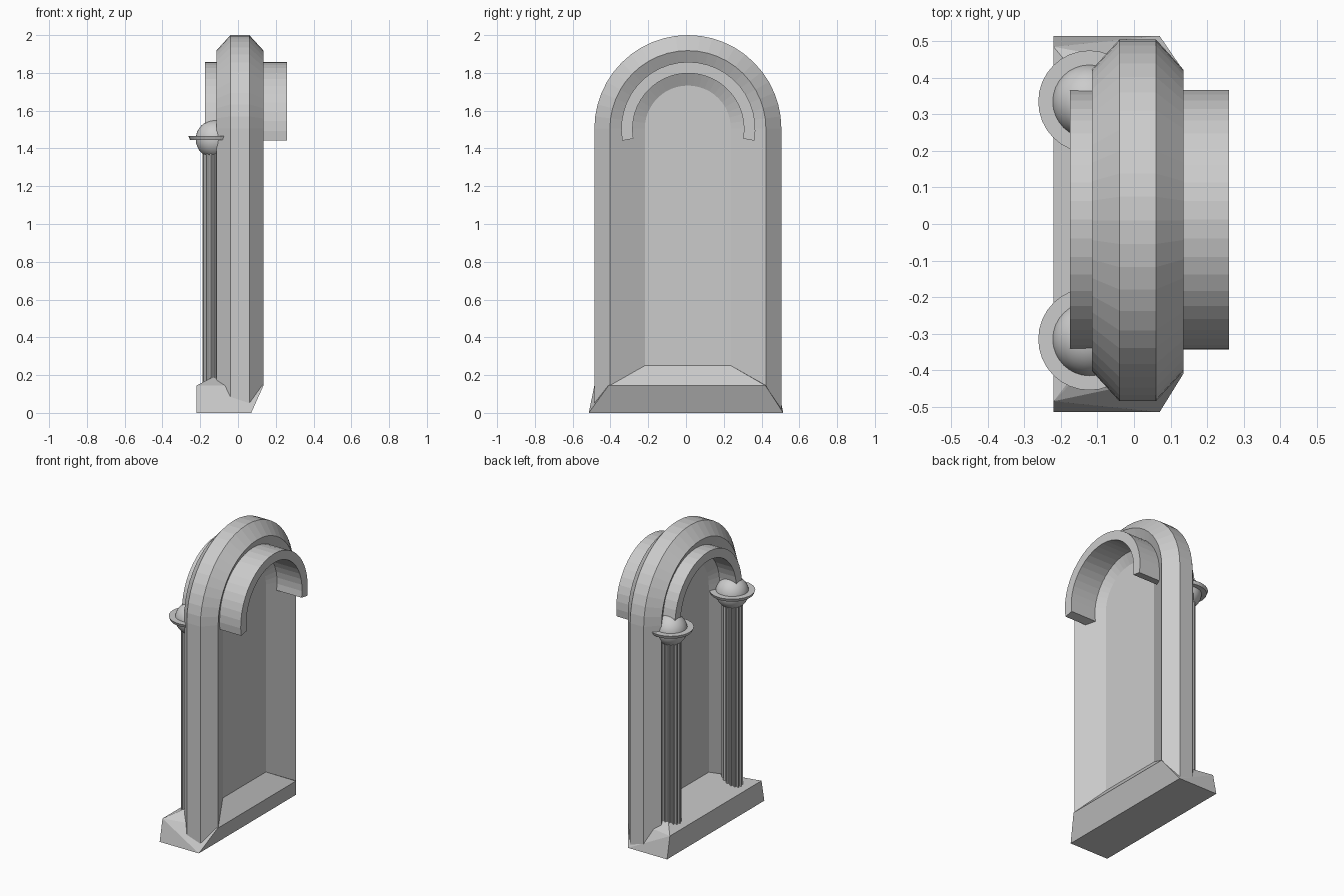
import bpy, bmesh
from math import sin, cos, pi, radians
from mathutils import Matrix

if "Cube" in bpy.data.objects:
    bpy.data.objects.remove(bpy.data.objects["Cube"])

CY, CZ = 0.01, 1.505      # centre of the arch
FRONT, BACK = 0.04, -0.016  # faces of the recessed panel


def make(name, bm):
    bmesh.ops.recalc_face_normals(bm, faces=bm.faces)
    me = bpy.data.meshes.new(name)
    bm.to_mesh(me)
    bm.free()
    ob = bpy.data.objects.new(name, me)
    bpy.context.collection.objects.link(ob)
    return ob


def loft(name, rings, closed_ring=True):
    """Skin successive cross-sections and cap both ends."""
    bm = bmesh.new()
    rows = [[bm.verts.new(p) for p in r] for r in rings]
    n = len(rows[0])
    for a, b in zip(rows, rows[1:]):
        for i in range(n):
            j = (i + 1) % n
            bm.faces.new((a[i], a[j], b[j], b[i]))
    bm.faces.new(rows[0])
    bm.faces.new(rows[-1])
    return make(name, bm)


def arc(x, r, a, cy=CY, cz=CZ):
    return (x, cy + r * cos(a), cz + r * sin(a))


# Arched frame: bevelled section (x, radius, foot height), mitred into the sill
section = [(-0.04, 0.495, 0.0), (0.06, 0.495, 0.0), (0.135, 0.413, 0.145),
           (FRONT, 0.228, 0.25), (BACK, 0.228, 0.25), (-0.115, 0.413, 0.145)]
SEG = 24
rings = [[(x, CY + r, z) for x, r, z in section]]
for i in range(SEG + 1):
    rings.append([arc(x, r, pi * i / SEG) for x, r, z in section])
rings.append([(x, CY - r, z) for x, r, z in section])
loft("arched_frame", rings)

# Recessed panel filling the frame
outline = [(CY + 0.228, 0.25)]
outline += [arc(0, 0.228, pi * i / SEG)[1:] for i in range(SEG + 1)]
outline += [(CY - 0.228, 0.25)]
loft("panel", [[(x, y, z) for y, z in outline] for x in (BACK, FRONT)])

# Hood: curved band passing through the frame
hood = [(-0.175, 0.355), (0.26, 0.355), (0.26, 0.295), (-0.175, 0.295)]
a0, a1 = radians(-10), radians(190)
loft("arch_hood", [[arc(x, r, a0 + (a1 - a0) * i / SEG, 0.012, 1.503) for x, r in hood]
                   for i in range(SEG + 1)])

# Sill: sloped block, deeper on the column side
bm = bmesh.new()
for x, y, z in [(-0.22, 0.515, 0), (0.07, 0.515, 0), (-0.22, 0.485, 0.145),
                (0.135, 0.415, 0.145), (FRONT, 0.228, 0.25), (BACK, 0.228, 0.25)]:
    shift = CY if z > 0.2 else 0.005 if x > 0.1 else 0
    for s in (-1, 1):
        bm.verts.new((x, s * y + shift, z))
bmesh.ops.convex_hull(bm, input=bm.verts)
bmesh.ops.dissolve_limit(bm, angle_limit=radians(1), verts=bm.verts, edges=bm.edges)
make("sill", bm)

# Columns: fluted shaft, ball capital and flat collar
FLUTES = 16
for side, y in (("left", -0.315), ("right", 0.335)):
    x = -0.122
    pts = []
    for i in range(FLUTES * 4):
        r = 0.066 if i % 4 < 2 else 0.057
        t = 2 * pi * i / (FLUTES * 4)
        pts.append((x + r * cos(t), y + r * sin(t)))
    loft(side + "_column_shaft", [[(px, py, z) for px, py in pts] for z in (0.14, 1.40)])

    bm = bmesh.new()
    bmesh.ops.create_uvsphere(bm, u_segments=32, v_segments=16, radius=0.102,
                              matrix=Matrix.Translation((x, y, 1.449)))
    for f in bm.faces:
        f.smooth = True
    make(side + "_column_ball", bm)

    bm = bmesh.new()
    bmesh.ops.create_cone(bm, cap_ends=True, segments=32, radius1=0.132, radius2=0.14,
                          depth=0.02, matrix=Matrix.Translation((x, y, 1.455)))
    make(side + "_column_collar", bm)
